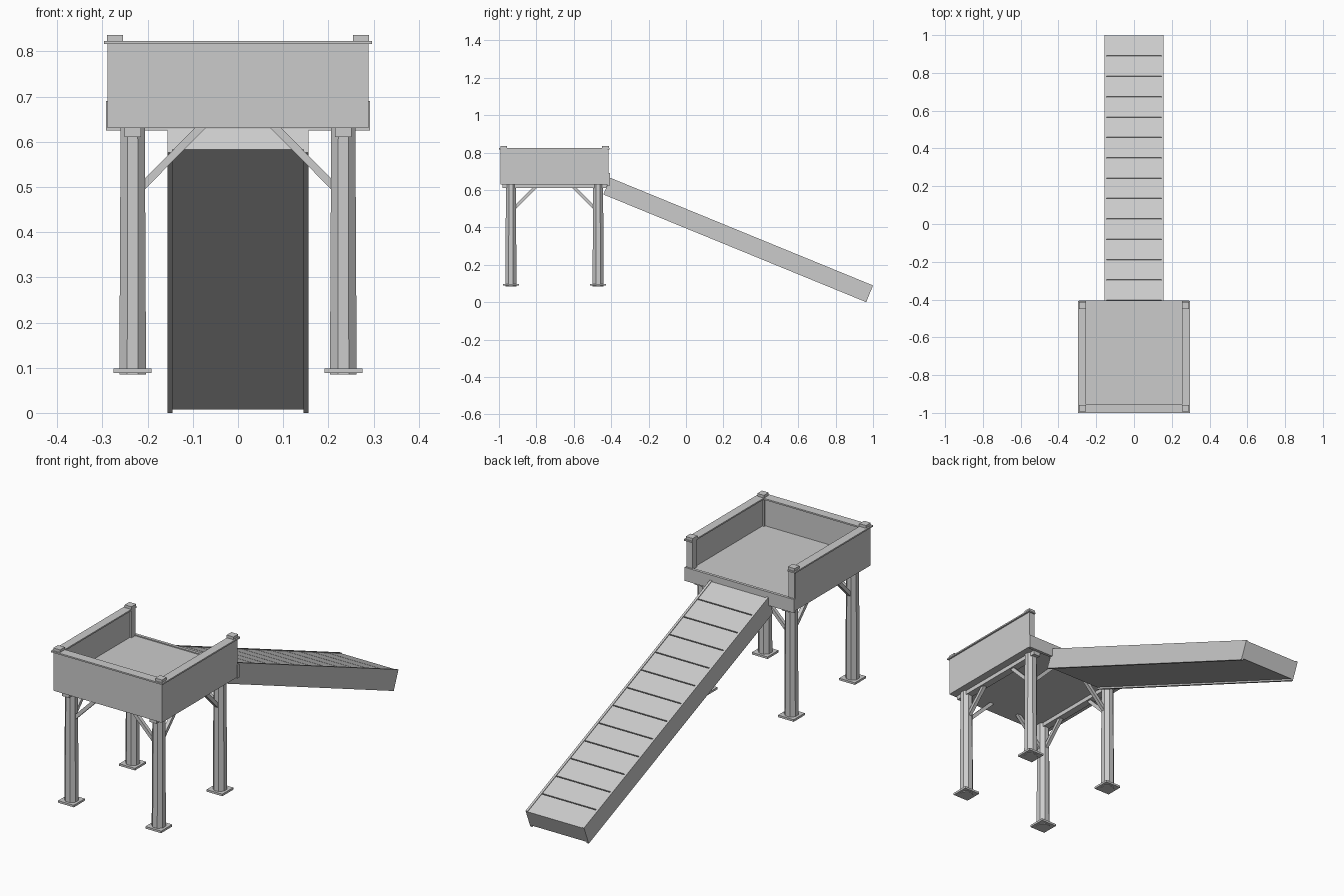
import bpy, bmesh
from math import atan2, hypot, pi
from mathutils import Matrix, Vector

cube = bpy.data.objects.get("Cube")
if cube:
    bpy.data.objects.remove(cube, do_unlink=True)

grey = bpy.data.materials.new("plain_grey")
grey.use_nodes = True
grey.diffuse_color = (0.6, 0.6, 0.6, 1)
grey.node_tree.nodes["Principled BSDF"].inputs["Base Color"].default_value = (0.6, 0.6, 0.6, 1)

CY = -0.703          # platform centre in y
LEG = 0.233          # leg offset from the platform centre
CORNERS = [(sx, sy) for sx in (-1, 1) for sy in (-1, 1)]


def finish(name, bm):
    mesh = bpy.data.meshes.new(name)
    bm.to_mesh(mesh)
    bm.free()
    mesh.materials.append(grey)
    obj = bpy.data.objects.new(name, mesh)
    bpy.context.collection.objects.link(obj)
    return obj


def box(name, x, y, z, frame=Matrix()):
    """Box from three (low, high) ranges, placed in a frame."""
    bm = bmesh.new()
    spans = (x, y, z)
    mid = Vector([(a + b) / 2 for a, b in spans])
    size = Matrix.Diagonal([b - a for a, b in spans] + [1])
    bmesh.ops.create_cube(bm, size=1, matrix=frame @ Matrix.Translation(mid) @ size)
    return finish(name, bm)


def around(c, r):
    return (c - r, c + r)


def strut(name, start, end, width):
    """Square bar between two points."""
    a, b = Vector(start), Vector(end)
    d = (b - a).normalized()
    side = d.cross(Vector((0, 0, 1))).normalized()
    frame = Matrix((side, side.cross(d), d)).transposed().to_4x4()
    frame.translation = a
    w = around(0, width / 2)
    return box(name, w, w, (0, (b - a).length), frame)


# Platform floor and the board across its open back
box("floor", around(0, 0.284), around(CY, 0.286), (0.63, 0.685))
box("back_board", around(0, 0.292), (-0.42, -0.406), (0.625, 0.69))

# Front and side walls with flat rails on top
box("front_wall", around(0, 0.289), (-0.993, -0.968), (0.63, 0.816))
box("front_rail", around(0, 0.297), (-1.0, -0.955), (0.816, 0.823))
for s, side in ((-1, "right"), (1, "left")):
    box(side + "_wall", sorted((s * 0.264, s * 0.289)), (-0.968, -0.42), (0.63, 0.816))
    box(side + "_rail", sorted((s * 0.255, s * 0.297)), (-0.955, -0.408), (0.816, 0.823))
    box(side + "_beam", around(s * LEG, 0.018), around(CY, 0.278), (0.61, 0.632))

for sx, sy in CORNERS:
    tag = ("front_" if sy < 0 else "back_") + ("right_" if sx < 0 else "left_")
    px, py = sx * 0.272, CY + sy * 0.272
    lx, ly = sx * LEG, CY + sy * LEG

    # Corner post and cap
    box(tag + "post", around(px, 0.0165), around(py, 0.0165), (0.64, 0.818))
    box(tag + "cap", around(px, 0.018), around(py, 0.018), (0.818, 0.836))

    # Eight-sided tapered leg
    bm = bmesh.new()
    z0, z1 = 0.085, 0.632
    bmesh.ops.create_cone(bm, cap_ends=True, segments=8, radius1=0.032, radius2=0.029,
                          depth=z1 - z0,
                          matrix=Matrix.Translation((lx, ly, (z0 + z1) / 2))
                          @ Matrix.Rotation(pi / 8, 4, "Z"))
    finish(tag + "leg", bm)
    box(tag + "foot", around(lx, 0.042), around(ly, 0.042), (0.088, 0.098))

    # Diagonal braces running inward both ways
    strut(tag + "cross_brace", (lx - sx * 0.02, ly, 0.5),
          (lx - sx * 0.155, ly, 0.636), 0.017)
    strut(tag + "side_brace", (lx, ly - sy * 0.015, 0.5),
          (lx, ly - sy * 0.13, 0.615), 0.017)

# Sloping ramp, built along its own axis
top, low = Vector((0, -0.405, 0.665)), Vector((0, 1.0, 0.0895))
run = low - top
length = hypot(run.y, run.z)
slope = Matrix.Translation(top) @ Matrix.Rotation(atan2(run.z, run.y), 4, "X")
depth = 0.0965
box("ramp_core", around(0, 0.146), (0, length), (0.008 - depth, -0.01), slope)
for s, side in ((-1, "right"), (1, "left")):
    box("ramp_" + side + "_side", sorted((s * 0.145, s * 0.156)), (0, length),
        (-depth, 0), slope)

# Planks with narrow gaps
count, gap = 13, 0.005
pitch = 0.1165
first = length - count * pitch
for i in range(count):
    start = max(0, first + i * pitch)
    box(f"ramp_plank_{i + 1}", around(0, 0.1455),
        (start, first + (i + 1) * pitch - (gap if i < count - 1 else 0)),
        (-0.012, -0.003), slope)
